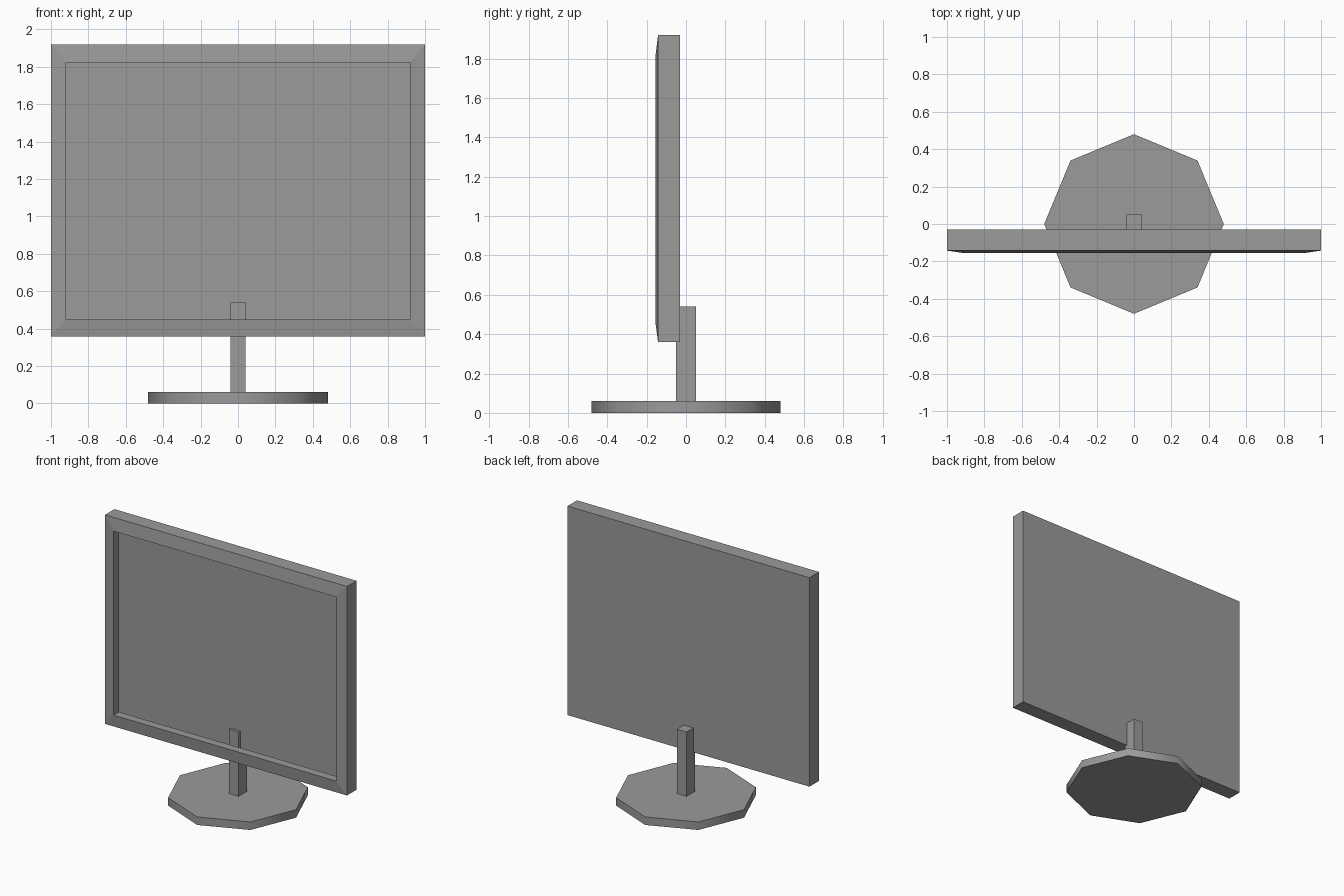
import bpy, bmesh, math

if "Cube" in bpy.data.objects:
    bpy.data.objects.remove(bpy.data.objects["Cube"])

# Dark grey plastic shared by all parts
plastic = bpy.data.materials.new("grey_plastic")
plastic.diffuse_color = (0.325, 0.325, 0.325, 1)
plastic.use_nodes = True
plastic.node_tree.nodes["Principled BSDF"].inputs["Base Color"].default_value = plastic.diffuse_color

def finish(bm, name):
    mesh = bpy.data.meshes.new(name)
    bm.to_mesh(mesh)
    bm.free()
    mesh.materials.append(plastic)
    obj = bpy.data.objects.new(name, mesh)
    bpy.context.collection.objects.link(obj)
    return obj

def rect(bm, half_w, z0, z1, y):
    return [bm.verts.new((x, y, z)) for x, z in
            ((-half_w, z0), (half_w, z0), (half_w, z1), (-half_w, z1))]

# Screen housing: back sheet, sides, sloped bezel and inward lip
bm = bmesh.new()
loops = [rect(bm, *r) for r in (
    (1.0, 0.359, 1.92, -0.03),
    (1.0, 0.359, 1.92, -0.142),
    (0.92, 0.45, 1.824, -0.154),
    (0.92, 0.45, 1.824, -0.092))]
bm.faces.new(loops[0][::-1])
for a, b in zip(loops, loops[1:]):
    for i in range(4):
        j = (i + 1) % 4
        bm.faces.new((a[i], a[j], b[j], b[i]))
bmesh.ops.recalc_face_normals(bm, faces=bm.faces)
finish(bm, "screen_housing")

# Post, poking slightly through the back sheet
bpy.ops.mesh.primitive_cube_add(size=1, location=(0, 0, 0.298))
post = bpy.context.object
post.name = "stand_post"
post.scale = (0.08, 0.1, 0.486)
post.data.materials.append(plastic)

# Octagonal foot with a corner on each axis, smooth rim
bm = bmesh.new()
ring = [bm.verts.new((0.48 * math.cos(i * math.pi / 4),
                      0.48 * math.sin(i * math.pi / 4), 0)) for i in range(8)]
bottom = bm.faces.new(ring)
top = bmesh.ops.extrude_face_region(bm, geom=[bottom], use_keep_orig=True)["geom"]
bmesh.ops.translate(bm, vec=(0, 0, 0.06),
                    verts=[g for g in top if isinstance(g, bmesh.types.BMVert)])
bmesh.ops.recalc_face_normals(bm, faces=bm.faces)
foot = finish(bm, "stand_base")
bpy.ops.object.select_all(action='DESELECT')
foot.select_set(True)
bpy.context.view_layer.objects.active = foot
bpy.ops.object.shade_smooth_by_angle(angle=math.radians(60))
